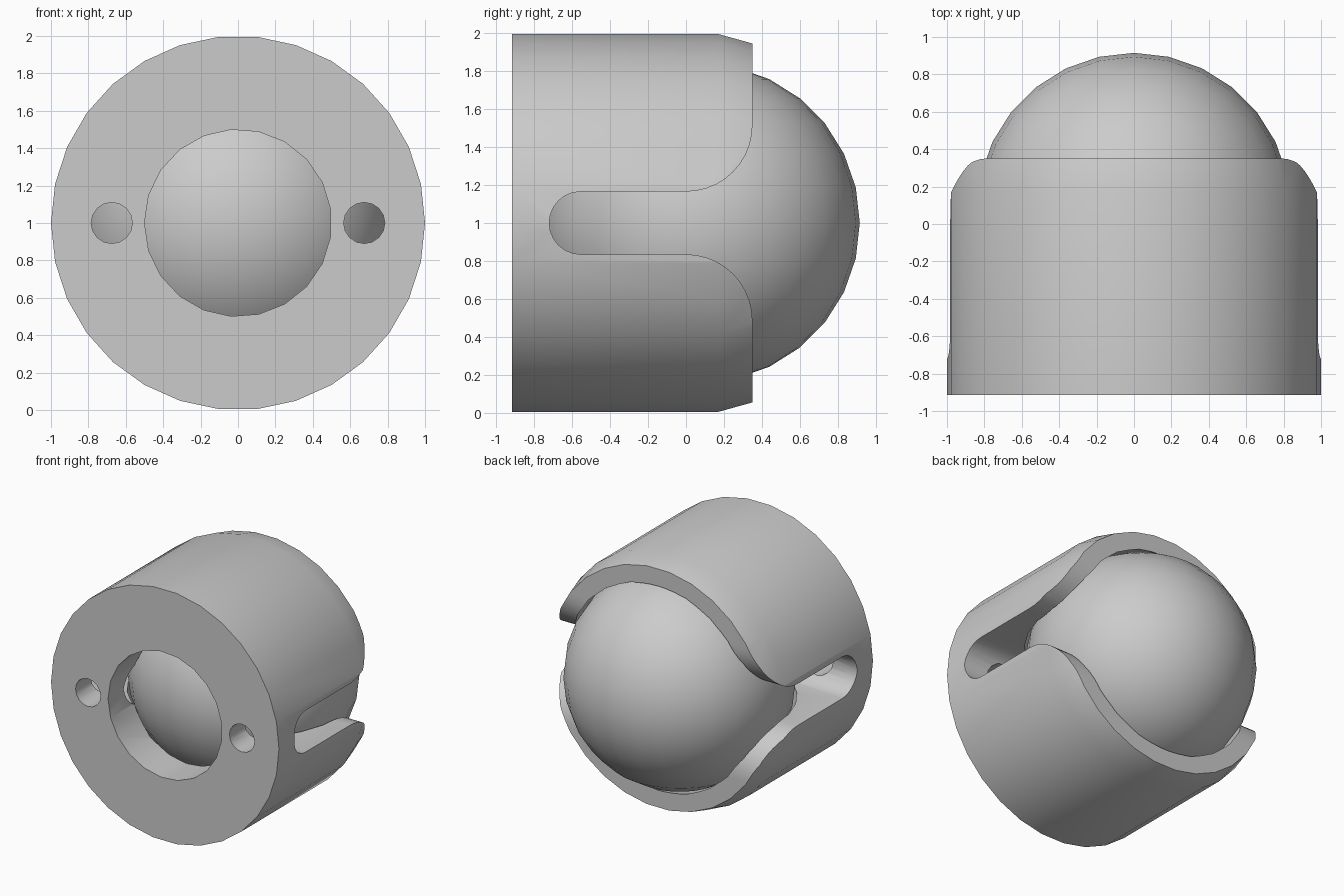
import bpy, bmesh
from math import pi, sin, cos, radians
from mathutils import Matrix, Vector

cube = bpy.data.objects.get("Cube")
if cube:
    bpy.data.objects.remove(cube, do_unlink=True)

FRONT, BACK, CHAMFER = -0.915, 0.35, 0.17
BALL_CENTRE = Vector((0, 0.075, 1))


def finish(name, bm):
    bmesh.ops.recalc_face_normals(bm, faces=bm.faces)
    mesh = bpy.data.meshes.new(name)
    bm.to_mesh(mesh)
    bm.free()
    ob = bpy.data.objects.new(name, mesh)
    bpy.context.collection.objects.link(ob)
    return ob


def loft(name, rings):
    """Skin matching closed rings and cap both ends."""
    bm = bmesh.new()
    loops = [[bm.verts.new(p) for p in ring] for ring in rings]
    n = len(loops[0])
    for a, b in zip(loops, loops[1:]):
        for i in range(n):
            j = (i + 1) % n
            bm.faces.new((a[i], a[j], b[j], b[i]))
    bm.faces.new(loops[0])
    bm.faces.new(loops[-1])
    return finish(name, bm)


def turned(name, profile, sides, x=0, start=0):
    """Turn (y, radius) stations about a front-to-back axis."""
    angles = [start + 2 * pi * i / sides for i in range(sides)]
    return loft(name, [[(x + r * cos(a), y, 1 + r * sin(a)) for a in angles]
                       for y, r in profile])


def sphere(name, radius):
    bm = bmesh.new()
    bmesh.ops.create_uvsphere(bm, u_segments=28, v_segments=14, radius=radius,
                              matrix=Matrix.Translation(BALL_CENTRE))
    return finish(name, bm)


def arc(cy, cz, r, first, last, steps):
    return [(cy + r * cos(radians(first + (last - first) * i / steps)),
             cz + r * sin(radians(first + (last - first) * i / steps)))
            for i in range(steps + 1)]


# Housing with a chamfered open end
housing = turned("housing", [(FRONT, 1), (CHAMFER, 1), (BACK, 0.95)], 30)

# Side slot: rounded end, flaring out to the open rim
half, flare = 0.165, 0.35
upper = arc(0, half + flare, flare, 0, -90, 10)
end = arc(-0.555, 0, half, 90, 270, 12)
lower = [(y, -z) for y, z in reversed(upper)]
outline = [(0.6, half + flare)] + upper + end + lower + [(0.6, -half - flare)]
slot = loft("slot_cutter", [[(x, y, 1 + z) for y, z in outline] for x in (-1.2, 1.2)])

# Ball socket, front opening and screw holes
cutters = [
    sphere("socket_cutter", 0.86),
    slot,
    turned("opening_cutter", [(-1.1, 0.5), (-0.3, 0.5)], 21, start=pi),
]
for side, x in (("left", 0.675), ("right", -0.675)):
    cutters.append(turned(side + "_screw_cutter", [(-1.1, 0.11), (-0.5, 0.11)], 16, x))

for cutter in cutters:
    cutter.hide_render = True
    cutter.hide_viewport = True
    cut = housing.modifiers.new(cutter.name, "BOOLEAN")
    cut.operation = "DIFFERENCE"
    cut.solver = "EXACT"
    cut.object = cutter

# Apply the cuts and drop the cutters
bpy.context.view_layer.update()
cut_mesh = bpy.data.meshes.new_from_object(
    housing.evaluated_get(bpy.context.evaluated_depsgraph_get()))
housing.modifiers.clear()
housing.data = cut_mesh
for cutter in cutters:
    bpy.data.objects.remove(cutter, do_unlink=True)

# Rolling ball
ball = sphere("ball", 0.84)

bpy.ops.object.select_all(action="DESELECT")
for ob in (housing, ball):
    ob.select_set(True)
bpy.context.view_layer.objects.active = housing
bpy.ops.object.shade_smooth_by_angle(angle=radians(25))
